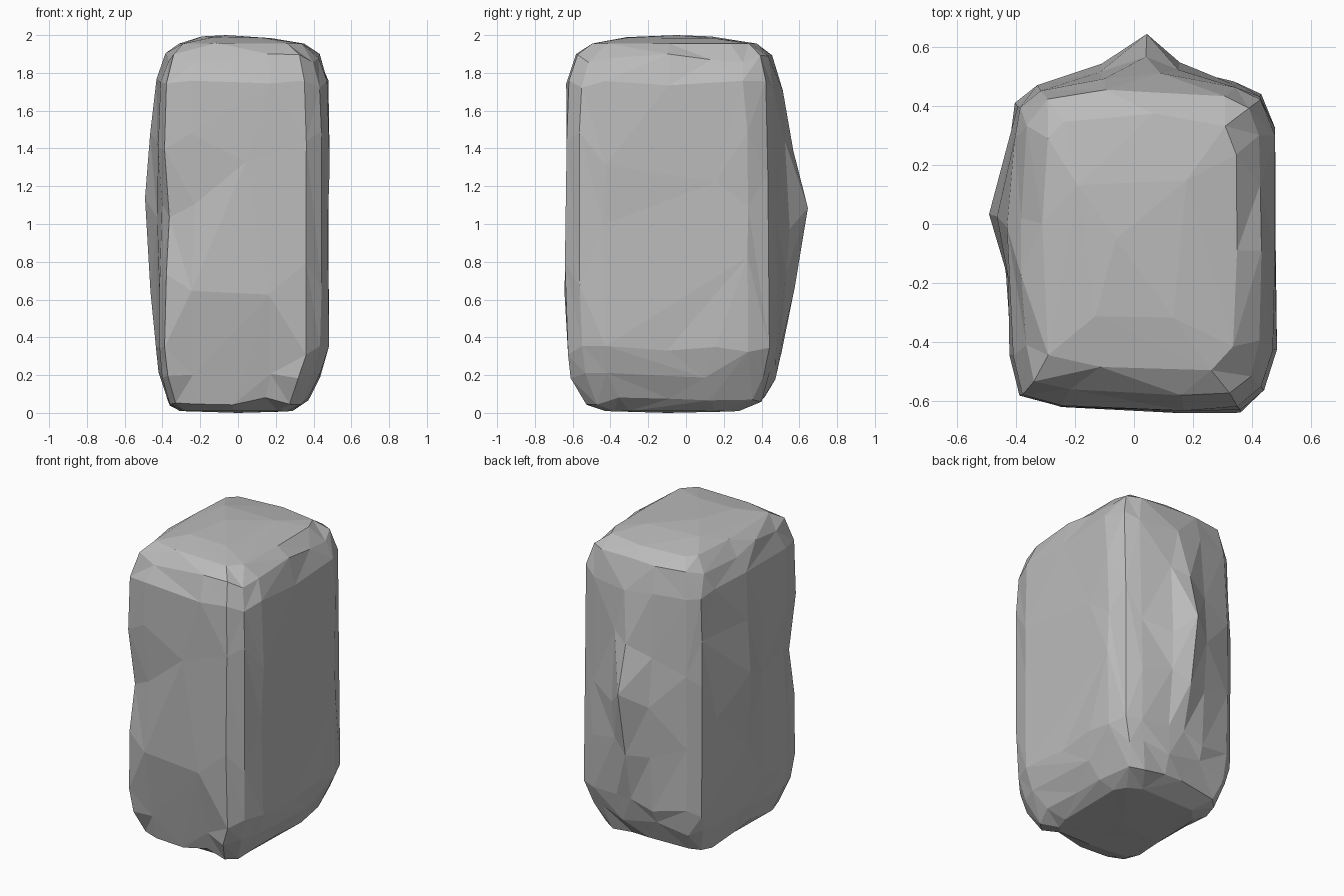
import bpy, bmesh, random
from mathutils import Vector

random.seed(4)
cube = bpy.data.objects.get("Cube")
if cube:
    bpy.data.objects.remove(cube)

stone = bpy.data.materials.new("stone_grey")
stone.use_nodes = True
stone.diffuse_color = (0.5, 0.5, 0.5, 1)
stone.node_tree.nodes["Principled BSDF"].inputs["Base Color"].default_value = stone.diffuse_color

# Footprint at mid height, counter-clockwise from the front
OUTLINE = [(-.25, -.62), (0, -.63), (.2, -.635), (.36, -.63), (.44, -.56), (.48, -.43),
           (.48, -.1), (.48, .15), (.475, .33), (.43, .44), (.34, .48), (.15, .5),
           (.04, .5), (-.11, .5), (-.33, .47), (-.4, .41), (-.42, .3), (-.43, .03),
           (-.43, -.18), (-.42, -.45), (-.385, -.58)]
BACK, SIDE, NOTCH = 12, 17, (0, 19, 20)

# Height, then x and y extents of each layer
LAYERS = [(.01, -.31, .29, -.43, .28), (.06, -.37, .37, -.53, .41),
          (.2, -.41, .43, -.61, .47), (.33, -.43, .475, -.63, .5),
          (.68, -.43, .48, -.64, .5), (1.07, -.43, .48, -.64, .5),
          (1.4, -.43, .48, -.635, .49), (1.74, -.42, .475, -.63, .48),
          (1.88, -.38, .43, -.58, .45), (1.955, -.31, .35, -.5, .37)]


def fit(v, low, high, a, b):
    return a + (v - low) / (high - low) * (b - a)


def peak(z, width):
    return max(0, 1 - abs(z - 1.07) / width)


bm = bmesh.new()
rings = []
for level, (z, x0, x1, y0, y1) in enumerate(LAYERS):
    ring = []
    inner = 0 < level < len(LAYERS) - 1
    for i, (px, py) in enumerate(OUTLINE):
        p = Vector((fit(px, -.43, .48, x0, x1), fit(py, -.635, .5, y0, y1), z))
        # Pointed bulges on the back and one side
        if i == BACK:
            p.y += .14 * peak(z, .8)
        if i in (BACK - 1, BACK + 1):
            p.y += .045 * peak(z, .9)
        if i == SIDE:
            p.x -= .06 * peak(z, .9)
        # Chipped front corner and undercut lower front
        if i in NOTCH:
            p += Vector((.02, .03, 0)) * peak(z, .35)
        if i in (0, 1, 2) and .1 < z < .4:
            p.y += .05
        if inner:
            # Uneven layer heights make irregular facets
            p.z += random.uniform(-1, 1) * (.1 if .5 < z < 1.6 and i != BACK else .025)
            p.x += random.uniform(-.006, .006)
            p.y += random.uniform(-.006, .006)
        ring.append(bm.verts.new(p))
    rings.append(ring)

# Side facets, with the diagonals alternating at random
n = len(OUTLINE)
for low, high in zip(rings, rings[1:]):
    for i in range(n):
        a, b, c, d = low[i], low[(i + 1) % n], high[(i + 1) % n], high[i]
        if random.random() < .5:
            tris = ((a, b, c), (a, c, d))
        else:
            tris = ((a, b, d), (b, c, d))
        for tri in tris:
            bm.faces.new(tri)


def cap(ring, centre, z, factor):
    """Close an end with a smaller ring and a middle point."""
    inner = []
    for v in ring[::3]:
        p = Vector(centre).lerp(v.co, factor)
        p.z = z + random.uniform(-.008, .008)
        inner.append(bm.verts.new(p))
    hub = bm.verts.new(centre)
    m = len(inner)
    for k in range(m):
        a, b = inner[k], inner[(k + 1) % m]
        o = [ring[(3 * k + j) % n] for j in range(4)]
        for tri in ((o[0], o[1], a), (o[1], o[2], a), (o[2], b, a), (o[2], o[3], b), (a, b, hub)):
            bm.faces.new(tri)


cap(rings[-1], (-.06, -.05, 2.0), 1.985, .6)
cap(rings[0], (0, -.1, 0), .008, .6)
bmesh.ops.recalc_face_normals(bm, faces=bm.faces[:])

mesh = bpy.data.meshes.new("boulder")
bm.to_mesh(mesh)
bm.free()
mesh.materials.append(stone)
boulder = bpy.data.objects.new("boulder", mesh)
bpy.context.collection.objects.link(boulder)

# Merge small facets into larger chiselled planes
chisel = boulder.modifiers.new("chisel", 'DECIMATE')
chisel.ratio = .7
